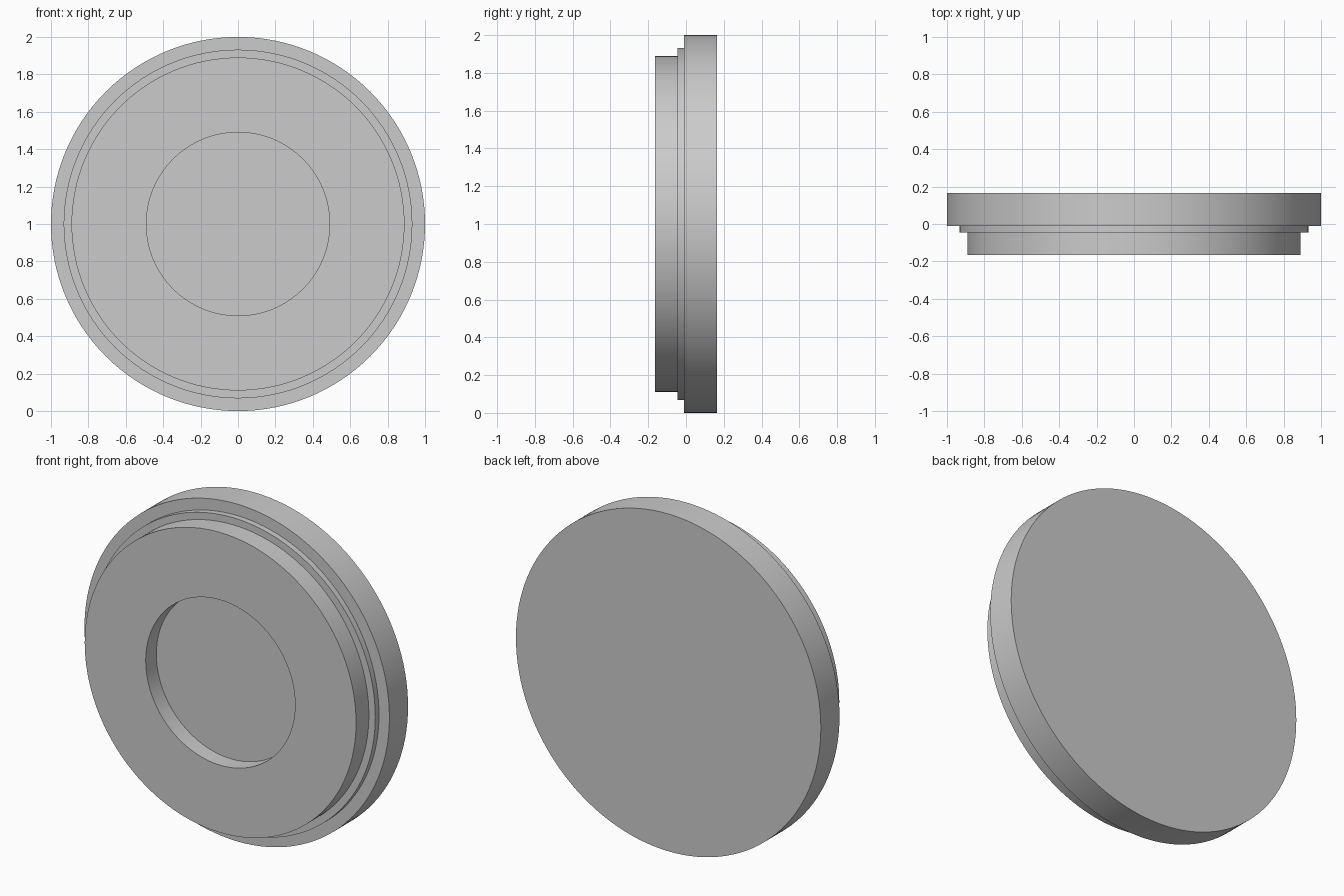
import bpy
import bmesh
from math import radians
from mathutils import Matrix, Vector

SEGMENTS = 128

cube = bpy.data.objects.get("Cube")
if cube:
    bpy.data.objects.remove(cube, do_unlink=True)

grey = bpy.data.materials.new("plain grey")
grey.use_nodes = True
colour = (0.6, 0.6, 0.6, 1)
grey.diffuse_color = colour
grey.node_tree.nodes["Principled BSDF"].inputs["Base Color"].default_value = colour


def lathe(name, profile):
    """Spin a (radius, y) profile about the horizontal y axis."""
    bm = bmesh.new()
    verts = [bm.verts.new((r, y, 0)) for r, y in profile]
    edges = [bm.edges.new(pair) for pair in zip(verts, verts[1:])]
    bmesh.ops.spin(bm, geom=verts + edges, cent=(0, 0, 0), axis=(0, 1, 0),
                   angle=radians(360), steps=SEGMENTS, use_duplicate=False)
    bmesh.ops.remove_doubles(bm, verts=bm.verts[:], dist=0.0001)
    bmesh.ops.recalc_face_normals(bm, faces=bm.faces[:])
    bmesh.ops.transform(bm, matrix=Matrix.Translation(Vector((0, 0, 1))), verts=bm.verts[:])
    mesh = bpy.data.meshes.new(name)
    bm.to_mesh(mesh)
    bm.free()
    mesh.materials.append(grey)
    obj = bpy.data.objects.new(name, mesh)
    bpy.context.collection.objects.link(obj)
    bpy.ops.object.select_all(action="DESELECT")
    obj.select_set(True)
    bpy.context.view_layer.objects.active = obj
    bpy.ops.object.shade_smooth_by_angle(angle=radians(30))
    return obj


# One solid turned disc: recessed front, raised boss, narrow step, wide rim, flat back
lathe("stepped_disc", [
    (0, -0.065), (0.49, -0.065),      # recess floor
    (0.49, -0.165), (0.89, -0.165),   # recess wall and front face
    (0.89, -0.045), (0.932, -0.045),  # boss side and step
    (0.932, -0.01), (1, -0.01),       # step side and rim shoulder
    (1, 0.165), (0, 0.165),           # rim side and back face
])
